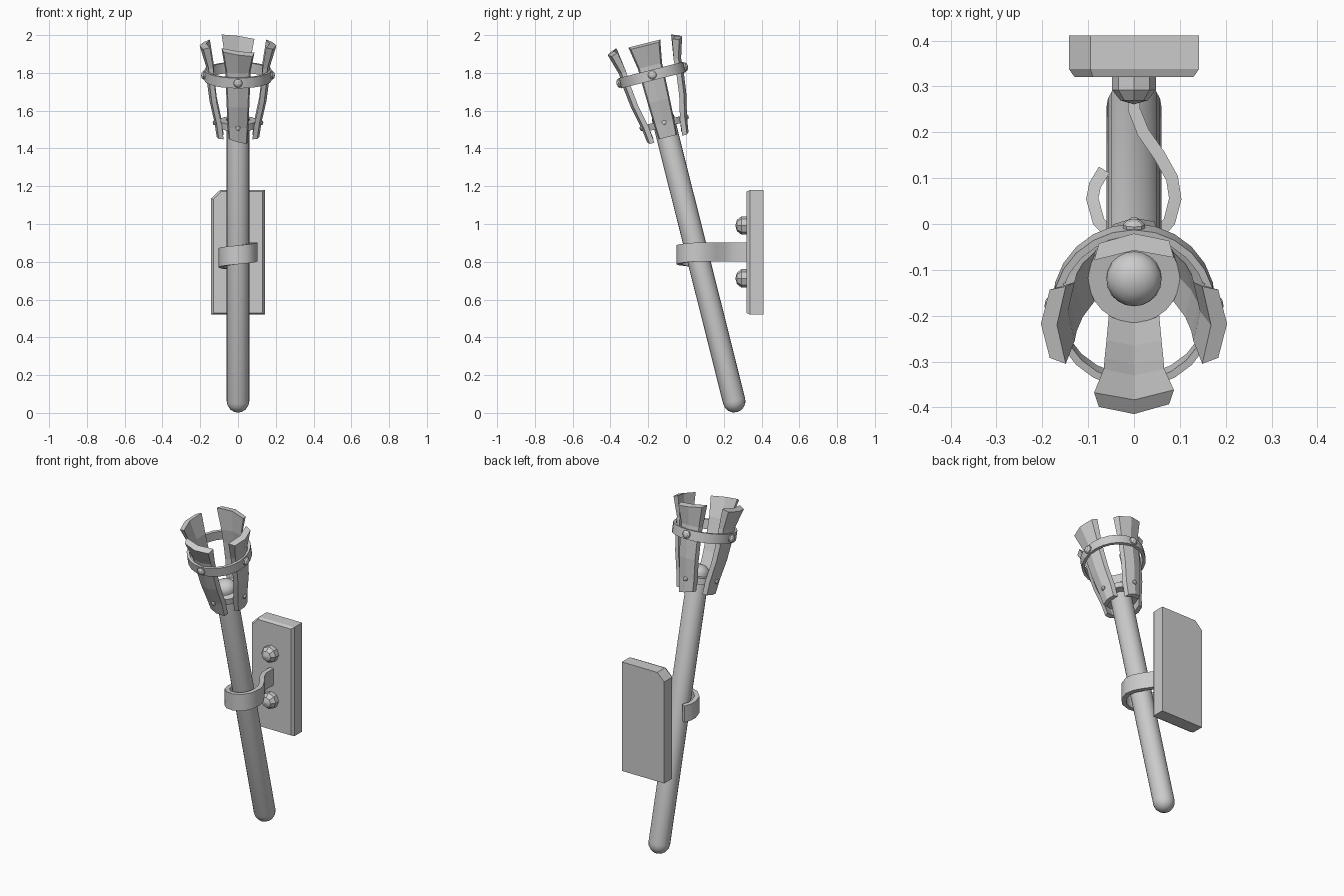
import bpy, bmesh, math
from mathutils import Matrix, Vector

if "Cube" in bpy.data.objects:
    bpy.data.objects.remove(bpy.data.objects["Cube"])

# Local torch frame: z runs along the tilted shaft
TILT = Matrix.Translation((0, 0.255, 0.062)) @ Matrix.Rotation(math.radians(14.1), 4, 'X')


def finish(name, bm, matrix=Matrix(), smooth=None):
    bmesh.ops.recalc_face_normals(bm, faces=bm.faces)
    me = bpy.data.meshes.new(name)
    bm.to_mesh(me)
    bm.free()
    me.transform(matrix)
    ob = bpy.data.objects.new(name, me)
    bpy.context.collection.objects.link(ob)
    if smooth:
        bpy.ops.object.select_all(action='DESELECT')
        bpy.context.view_layer.objects.active = ob
        ob.select_set(True)
        bpy.ops.object.shade_smooth_by_angle(angle=math.radians(smooth))
    return ob


def lathe(name, profile, n, closed=False, smooth=35):
    bm = bmesh.new()
    vs = [bm.verts.new((r, 0, z)) for r, z in profile]
    pairs = list(zip(vs, vs[1:])) + ([(vs[-1], vs[0])] if closed else [])
    edges = [bm.edges.new(p) for p in pairs]
    bmesh.ops.spin(bm, geom=vs + edges, cent=(0, 0, 0), axis=(0, 0, 1),
                   angle=2 * math.pi, steps=n, use_merge=True)
    bmesh.ops.remove_doubles(bm, verts=bm.verts, dist=1e-5)
    return finish(name, bm, TILT, smooth)


def loft(name, sections, matrix=Matrix(), smooth=None):
    bm = bmesh.new()
    rings = [[bm.verts.new(p) for p in s] for s in sections]
    n = len(rings[0])
    for a, b in zip(rings, rings[1:]):
        for i in range(n):
            j = (i + 1) % n
            bm.faces.new((a[i], a[j], b[j], b[i]))
    bm.faces.new(rings[0])
    bm.faces.new(rings[-1])
    return finish(name, bm, matrix, smooth)


def stud(name, matrix, radius, depth):
    # Faceted knob whose pole points along local z
    bm = bmesh.new()
    bmesh.ops.create_uvsphere(bm, u_segments=8, v_segments=5, radius=1)
    return finish(name, bm, matrix @ Matrix.Diagonal((radius, radius, depth, 1)))


# Shaft with rounded ends
R = 0.06
arc = [math.radians(a) for a in (90, 67, 45, 22, 0)]
shaft = [(R * math.cos(a), -R * math.sin(a)) for a in arc]
shaft += [(R * math.cos(a), 1.545 + 0.045 * math.sin(a)) for a in reversed(arc)]
shaft[0], shaft[-1] = (0, shaft[0][1]), (0, shaft[-1][1])
lathe("shaft", shaft, 20)

# Collar and upper hoop of the basket
lathe("lower_collar", [(0.055, 1.497), (0.1, 1.497), (0.1, 1.533), (0.055, 1.533)], 24, True)
lathe("upper_hoop", [(0.162, 1.752), (0.178, 1.752), (0.178, 1.808), (0.162, 1.808)], 24, True)

# Four flared slats: height, outer radius, half width
ROWS = [(1.442, 0.113, 0.05), (1.52, 0.124, 0.055), (1.64, 0.151, 0.06),
        (1.75, 0.165, 0.064), (1.83, 0.170, 0.066), (1.94, 0.203, 0.087)]
SKEW = [0.012, 0.0, -0.012, 0.0]
for k, side in enumerate(("right", "back", "left", "front")):
    turn = TILT @ Matrix.Rotation(k * math.pi / 2, 4, 'Z')
    sections = []
    for i, (z, r, w) in enumerate(ROWS):
        skew = SKEW[k - 1] if i in (0, len(ROWS) - 1) else 0
        t = 0.035 if i == len(ROWS) - 1 else 0.026
        wo, sag = w * 0.88, w * 0.22
        dz = 0.012 if i == len(ROWS) - 1 else 0
        sections.append([
            (r - sag, -wo, z - skew), (r, 0, z), (r - sag, wo, z + skew),
            (r - t - sag, w, z + skew + dz), (r - t, 0, z + dz), (r - t - sag, -w, z - skew + dz)])
    loft(side + "_slat", sections, turn)
    for label, r, z, size in (("upper", 0.178, 1.78, 0.025), ("lower", 0.124, 1.52, 0.014)):
        m = turn @ Matrix.Translation((r, 0, z)) @ Matrix.Rotation(math.pi / 2, 4, 'Y')
        stud(f"{side}_{label}_rivet", m, size, size * 0.7)

# Wall plate with one clipped corner and a softened front
outline = [(-0.142, 0.52), (0.142, 0.52), (0.142, 1.18), (-0.095, 1.18), (-0.142, 1.135)]
inset = [(-0.13, 0.528), (0.13, 0.528), (0.13, 1.172), (-0.09, 1.172), (-0.13, 1.13)]
loft("wall_plate", [[(x, y, z) for x, z in pts]
                    for y, pts in ((0.411, outline), (0.338, outline), (0.321, inset))])

# Plate bolts
for name, z in (("upper_plate_bolt", 0.992), ("lower_plate_bolt", 0.712)):
    m = Matrix.Translation((0, 0.307, z)) @ Matrix.Rotation(math.pi / 2, 4, 'X')
    stud(name, m, 0.051, 0.046)

# Hooked strap holding the shaft, falling slightly to its free end
path = [(0, 0.33), (0, 0.25), (0.02, 0.2), (0.055, 0.15), (0.083, 0.1), (0.09, 0.055),
        (0.077, 0.005), (0.045, -0.028), (0, -0.038), (-0.045, -0.027), (-0.077, 0.005),
        (-0.091, 0.055), (-0.085, 0.085), (-0.065, 0.118)]
pts = [Vector(p) for p in path]
sections = []
for i, p in enumerate(pts):
    d = (pts[min(i + 1, len(pts) - 1)] - pts[max(i - 1, 0)]).normalized()
    n = Vector((-d.y, d.x)) * 0.0135
    z = 0.852 - max(0, i - 5) * 0.005
    a, b = p + n, p - n
    sections.append([(a.x, a.y, z - 0.05), (b.x, b.y, z - 0.05),
                     (b.x, b.y, z + 0.05), (a.x, a.y, z + 0.05)])
loft("strap_hook", sections, smooth=35)
